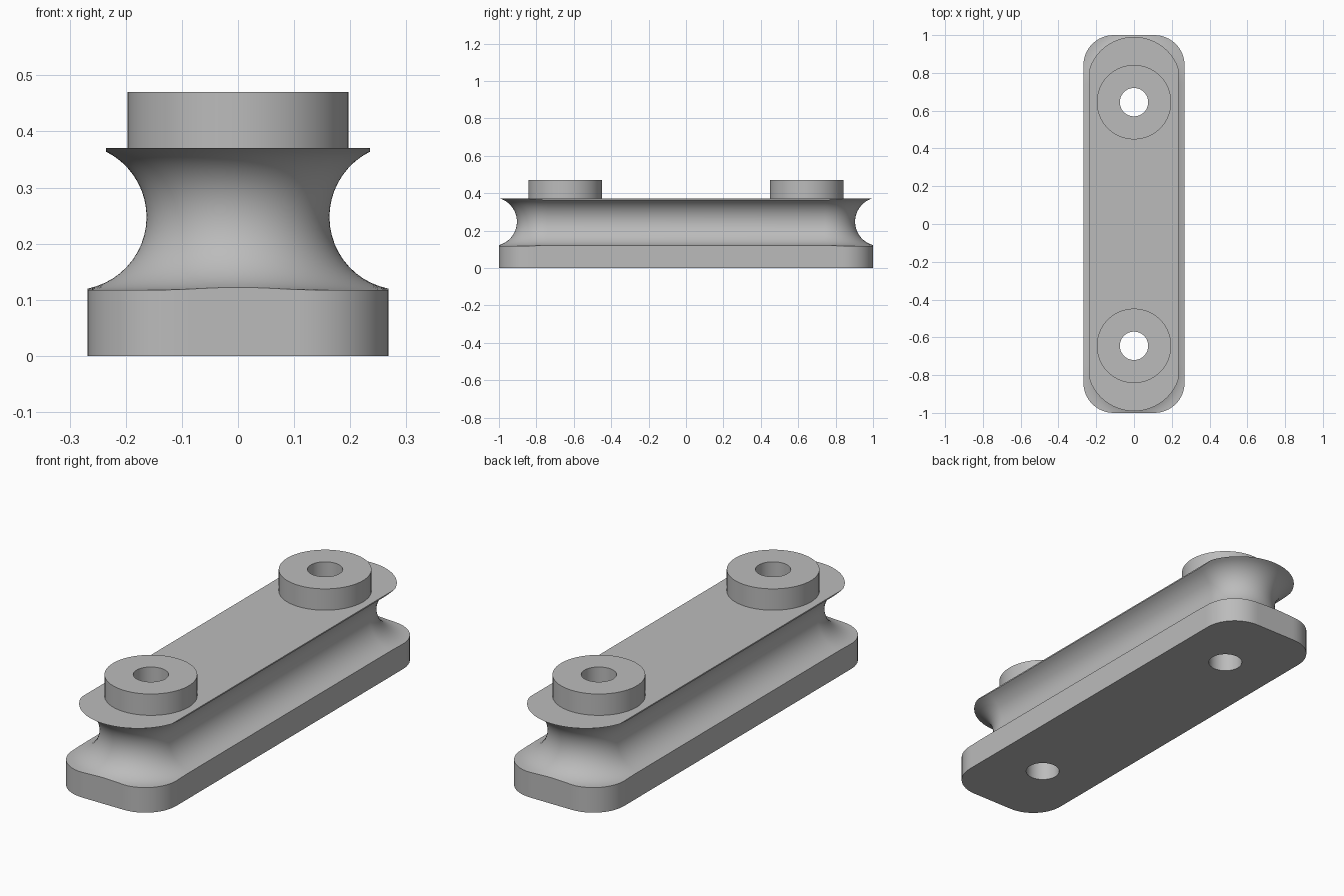
import bpy, bmesh
from math import pi, sin, cos, acos, hypot
from mathutils import Vector

cube = bpy.data.objects.get("Cube")
if cube:
    bpy.data.objects.remove(cube, do_unlink=True)

HALF_X, HALF_Y, CORNER = 0.268, 1.0, 0.16      # base outline
THROAT, END_Y = 0.163, 0.741                   # waist half width, end arc centre
R, MID = 0.13, 0.2475                          # groove radius and height
TOP, LIP_X = 0.37, 0.235                       # upper plate
HOLE_Y, HOLE_R, BOSS_R, BOSS_TOP = 0.645, 0.075, 0.197, 0.47
ARC, STEPS, ROUND = 48, 20, 72

grey = bpy.data.materials.new("plain grey")
grey.use_nodes = True
grey.diffuse_color = (0.5, 0.5, 0.5, 1)
grey.node_tree.nodes["Principled BSDF"].inputs["Base Color"].default_value = (0.5, 0.5, 0.5, 1)


def make_object(name, bm):
    bmesh.ops.remove_doubles(bm, verts=bm.verts, dist=0.00005)
    bmesh.ops.recalc_face_normals(bm, faces=bm.faces)
    mesh = bpy.data.meshes.new(name)
    bm.to_mesh(mesh)
    bm.free()
    mesh.materials.append(grey)
    obj = bpy.data.objects.new(name, mesh)
    bpy.context.collection.objects.link(obj)
    return obj


def smooth(obj):
    bpy.ops.object.select_all(action='DESELECT')
    obj.select_set(True)
    bpy.context.view_layer.objects.active = obj
    bpy.ops.object.shade_smooth_by_angle(angle=pi / 6)


def skin(bm, rings):
    """Join equal rings of points with quads and return the vertex rings."""
    rows = [[bm.verts.new(p) for p in ring] for ring in rings]
    n = len(rows[0])
    for a, b in zip(rows, rows[1:]):
        for i in range(n):
            j = (i + 1) % n
            bm.faces.new((a[i], a[j], b[j], b[i]))
    return rows


def reach(p, n):
    """Distance from p along n to the rounded base outline."""
    lo, hi = 0.0, 1.0
    for _ in range(40):
        d = (lo + hi) / 2
        qx = abs(p.x + n.x * d) - HALF_X + CORNER
        qy = abs(p.y + n.y * d) - HALF_Y + CORNER
        inside = hypot(max(qx, 0), max(qy, 0)) + min(max(qx, qy), 0) < CORNER
        lo, hi = (d, hi) if inside else (lo, d)
    return lo


def column(angle, centre_y):
    """Outer profile from the top lip through the groove down to the floor."""
    n = Vector((cos(angle), sin(angle)))
    p = Vector((0, centre_y)) + n * THROAT
    out = reach(p, n)
    lip = R - (R * R - (TOP - MID) ** 2) ** 0.5
    if abs(n.x) > 0.01:
        lip = min(lip, LIP_X / abs(n.x) - THROAT)
    start, end = acos(1 - lip / R), -acos(1 - min(out, R) / R)
    profile = [(lip, TOP)]
    for k in range(STEPS + 1):
        t = start + (end - start) * k / STEPS
        profile.append((R - R * cos(t), MID + R * sin(t)))
    profile += [(out, profile[-1][1]), (out, 0)]
    return [(p.x + n.x * d, p.y + n.y * d, z) for d, z in profile]


# Grooved body: both round ends, joined by straight sides
columns = [column(pi * i / ARC + turn, y)
           for turn, y in ((0, END_Y), (pi, -END_Y)) for i in range(ARC + 1)]
bm = bmesh.new()
rows = skin(bm, list(zip(*columns)))
bm.faces.new(rows[0])
bm.faces.new(rows[-1])
body = make_object("grooved_body", bm)


def circle(radius, y, z):
    return [(radius * cos(2 * pi * i / ROUND), y + radius * sin(2 * pi * i / ROUND), z)
            for i in range(ROUND)]


# Bolt holes through the body
bm = bmesh.new()
for y in (-HOLE_Y, HOLE_Y):
    ends = skin(bm, [circle(HOLE_R, y, -0.1), circle(HOLE_R, y, 0.6)])
    for ring in ends:
        bm.faces.new(ring)
cutter = make_object("hole_cutter", bm)
cutter.hide_render = True
bpy.context.view_layer.objects.active = body
cut = body.modifiers.new("bolt_holes", 'BOOLEAN')
cut.operation, cut.solver, cut.object = 'DIFFERENCE', 'EXACT', cutter
bpy.ops.object.modifier_apply(modifier=cut.name)
bpy.data.objects.remove(cutter, do_unlink=True)
smooth(body)

# Raised ring around each hole
for name, y in (("front_boss", -HOLE_Y), ("back_boss", HOLE_Y)):
    bm = bmesh.new()
    skin(bm, [circle(r, y, z) for r, z in
              ((BOSS_R, TOP), (BOSS_R, BOSS_TOP), (HOLE_R, BOSS_TOP), (HOLE_R, TOP), (BOSS_R, TOP))])
    smooth(make_object(name, bm))
